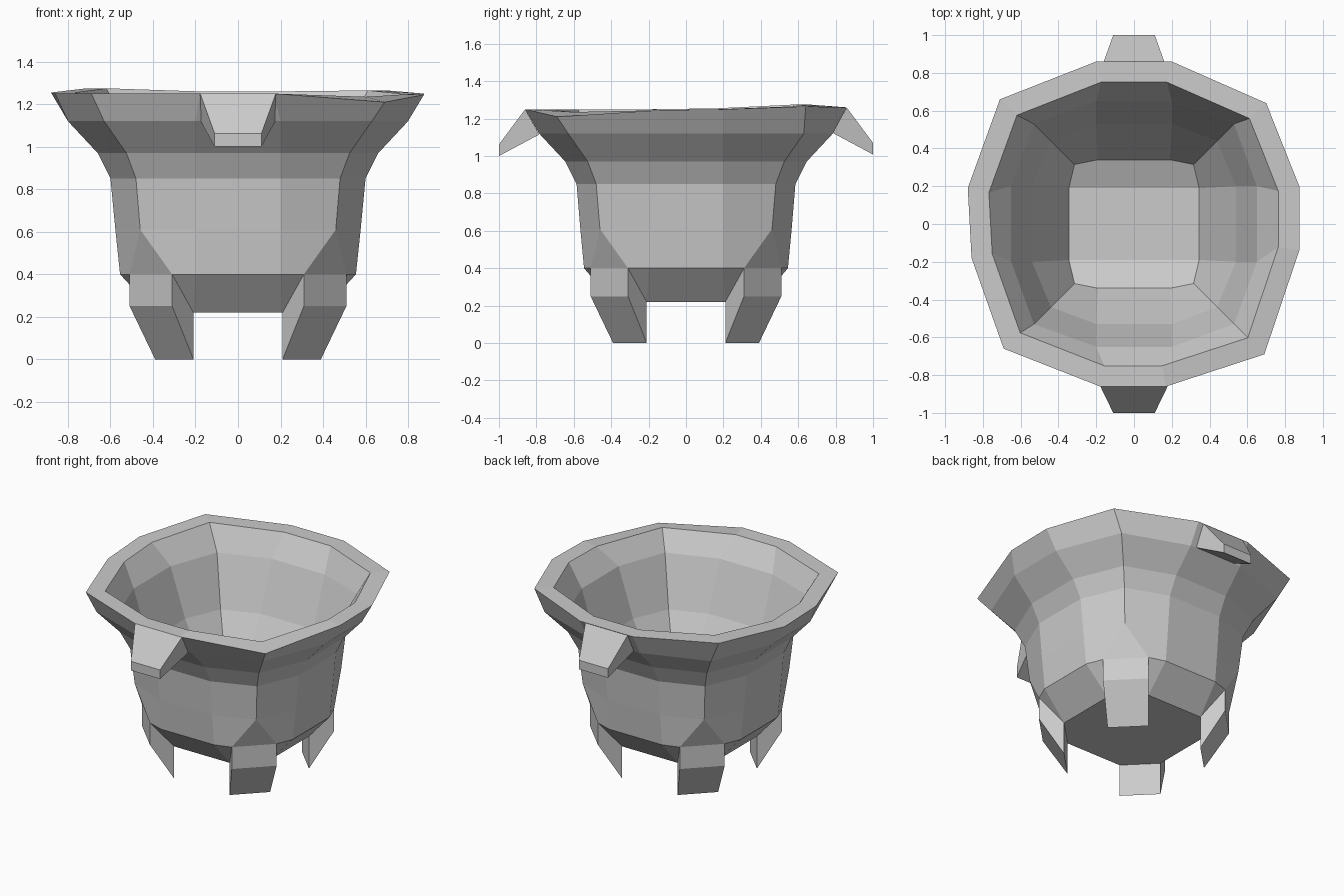
import bpy, bmesh

if "Cube" in bpy.data.objects:
    bpy.data.objects.remove(bpy.data.objects["Cube"])


def finish(bm, name):
    bmesh.ops.remove_doubles(bm, verts=bm.verts[:], dist=0.0005)
    bmesh.ops.recalc_face_normals(bm, faces=bm.faces[:])
    mesh = bpy.data.meshes.new(name)
    bm.to_mesh(mesh)
    bm.free()
    obj = bpy.data.objects.new(name, mesh)
    bpy.context.collection.objects.link(obj)
    return obj


def ring(w, d, p, q, z, s=0.2):
    """16 points: a flat pair on each side (w, d) and a corner (p, q) that may be split in two."""
    return [(w, -s, z), (w, s, z), (p, q, z), (q, p, z),
            (s, d, z), (-s, d, z), (-q, p, z), (-p, q, z),
            (-w, s, z), (-w, -s, z), (-p, -q, z), (-q, -p, z),
            (-s, -d, z), (s, -d, z), (q, -p, z), (p, -q, z)]


def prism(name, side_a, side_b):
    """Solid between two matching end polygons."""
    bm = bmesh.new()
    a = [bm.verts.new(c) for c in side_a]
    b = [bm.verts.new(c) for c in side_b]
    bm.faces.new(a)
    bm.faces.new(b[::-1])
    n = len(a)
    for i in range(n):
        j = (i + 1) % n
        bm.faces.new((a[i], b[i], b[j], a[j]))
    return finish(bm, name)


# Slightly uneven rim, corners counted twice to match the 16-point rings
R = [(.875, -.14, 1.245), (.875, .2, 1.25), (.70, .64, 1.265), (.2, .86, 1.26),
     (-.2, .86, 1.26), (-.71, .66, 1.275), (-.88, .19, 1.255), (-.86, -.18, 1.25),
     (-.69, -.66, 1.25), (-.18, -.86, 1.25), (.17, -.86, 1.25), (.69, -.69, 1.21)]
rim = [R[i] for i in (0, 1, 2, 2, 3, 4, 5, 5, 6, 7, 8, 8, 9, 10, 11, 11)]
rim_inner = [(x * .873, y * .873, max(z, 1.235)) for x, y, z in rim]

# Inner floor: the front and back edges sit higher than the middle strip
floor = [(x, y, .46 if abs(y) > .25 else .40)
         for x, y, z in ring(.345, .34, .315, .315, 0, .19)]

rings = [ring(.39, .39, .39, .21, .22, .21),
         ring(.555, .545, .51, .31, .40),
         ring(.577, .565, .46, .46, .61),
         ring(.60, .585, .48, .48, .85),
         ring(.66, .645, .525, .525, .97),
         ring(.80, .785, .63, .63, 1.12),
         rim, rim_inner,
         ring(.65, .65, .53, .53, 1.11),
         ring(.54, .53, .44, .44, .78),
         floor]

# Bowl: outside, rim, inside, underside and floor
bm = bmesh.new()
rows = [[bm.verts.new(c) for c in r] for r in rings]
for lo, hi in zip(rows, rows[1:]):
    for i in range(16):
        j = (i + 1) % 16
        bm.faces.new((lo[i], lo[j], hi[j], hi[i]))
bm.faces.new(rows[0][::-1])
f = rows[-1]
bm.faces.new((f[0], f[1], f[8], f[9]))
bm.faces.new(f[1:9])
bm.faces.new([f[0]] + f[:8:-1])
finish(bm, "bowl")

# Four wedge legs on the diagonals
for sx, fx in ((1, "right"), (-1, "left")):
    for sy, fy in ((-1, "front"), (1, "back")):
        zs = (.40, .25, 0, .22)
        wide = [(.51, .31), (.51, .31), (.39, .21), (.39, .21)]
        a = [(sx * x, sy * y, z) for (x, y), z in zip(wide, zs)]
        b = [(sx * y, sy * x, z) for (x, y), z in zip(wide, zs)]
        prism(f"{fy}_{fx}_leg", a, b)

# Downturned lugs on the front and back of the rim
for sy, name, w, dz in ((-1, "front_lug", .178, 0), (1, "back_lug", .16, .008)):
    prof = [(w, .86, 1.25), (.11, 1.0, 1.062), (.11, 1.0, 1.0), (w - .005, .785, 1.115)]
    a = [(x, sy * y, z + dz) for x, y, z in prof]
    b = [(-x, y, z) for x, y, z in a]
    prism(name, a, b)
